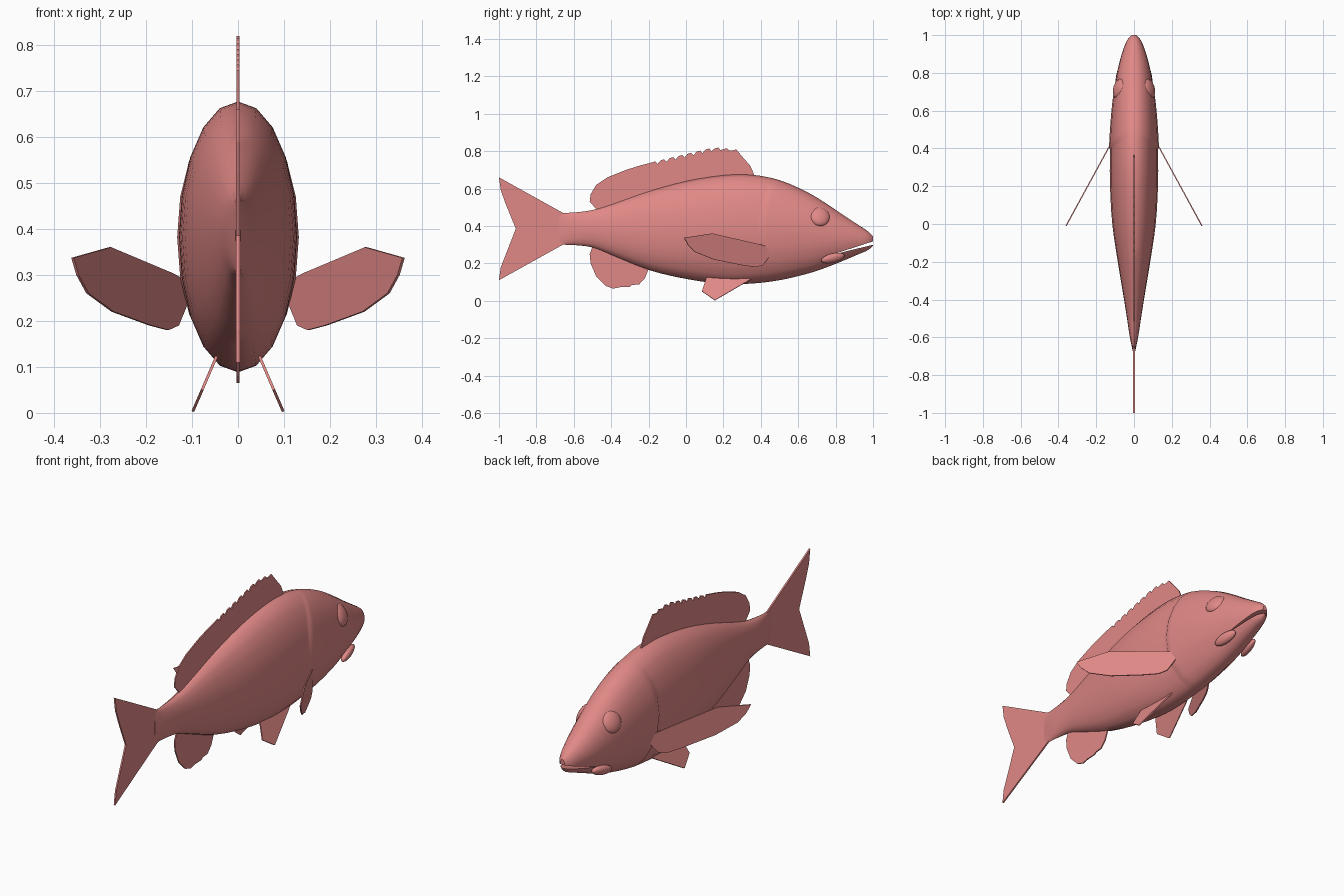
import bpy, bmesh, math
from mathutils import Vector

cube = bpy.data.objects.get("Cube")
if cube:
    bpy.data.objects.remove(cube, do_unlink=True)

pink = bpy.data.materials.new("salmon pink")
pink.use_nodes = True
COLOUR = (0.75, 0.25, 0.24, 1)
pink.diffuse_color = COLOUR
pink.node_tree.nodes["Principled BSDF"].inputs["Base Color"].default_value = COLOUR


def make_object(name, bm):
    bmesh.ops.recalc_face_normals(bm, faces=bm.faces)
    mesh = bpy.data.meshes.new(name)
    bm.to_mesh(mesh)
    bm.free()
    mesh.materials.append(pink)
    obj = bpy.data.objects.new(name, mesh)
    bpy.context.collection.objects.link(obj)
    return obj


def smooth(obj, degrees):
    bpy.ops.object.select_all(action='DESELECT')
    obj.select_set(True)
    bpy.context.view_layer.objects.active = obj
    bpy.ops.object.shade_smooth_by_angle(angle=math.radians(degrees))


def mirror(obj):
    obj.modifiers.new("mirror", 'MIRROR')


# Body stations from tail to snout: y, belly z, back z, half width
STATIONS = [Vector(s) for s in (
    (-.68, .30, .47, .005), (-.6, .298, .472, .022), (-.5, .285, .485, .037),
    (-.4, .245, .515, .053), (-.2, .165, .585, .086), (0, .117, .64, .115),
    (.2, .09, .672, .127), (.35, .092, .674, .128), (.5, .11, .645, .124),
    (.65, .145, .58, .113), (.75, .178, .52, .099), (.85, .218, .452, .079),
    (.93, .252, .40, .055), (.975, .272, .37, .035), (1, .295, .345, .012))]


def station(y):
    """Smooth interpolation of the station table."""
    y = min(max(y, STATIONS[0][0]), STATIONS[-1][0])
    last = len(STATIONS) - 1
    i = next(k for k in range(last) if y <= STATIONS[k + 1][0])
    p, q = STATIONS[i], STATIONS[i + 1]
    before, after = STATIONS[max(i - 1, 0)], STATIONS[min(i + 2, last)]
    span = q[0] - p[0]
    t = (y - p[0]) / span
    m0 = (q - before) * (span / (q[0] - before[0]))
    m1 = (after - p) * (span / (after[0] - p[0]))
    return (p * (2*t**3 - 3*t**2 + 1) + m0 * (t**3 - 2*t**2 + t)
            + q * (3*t**2 - 2*t**3) + m1 * (t**3 - t**2))


# Body loft, with the gill cover edge as a small curved step
GILL, SIDES = .47, 20
levels = [GILL - .004, GILL + .004]
for a, b in zip(STATIONS, STATIONS[1:]):
    levels += [a[0] + (b[0] - a[0]) * k / 3 for k in range(3)]
levels = sorted(levels + [STATIONS[-1][0]])

bm = bmesh.new()
rings = []
for level in levels:
    ring = []
    for k in range(SIDES):
        angle = math.tau * k / SIDES
        bow = .07 * math.sin(angle)**2 * math.exp(-((level - GILL) / .15)**2)
        y = level - bow
        _, low, high, half = station(y)
        if level > GILL:
            half *= 1 + .04 * max(0, 1 - (level - GILL) / .25)
        z = (low + high) / 2 + (high - low) / 2 * math.cos(angle)
        ring.append(bm.verts.new((half * math.sin(angle), y, z)))
    rings.append(ring)
for r, s in zip(rings, rings[1:]):
    for k in range(SIDES):
        n = (k + 1) % SIDES
        bm.faces.new((r[k], r[n], s[n], s[k]))
bm.faces.new(rings[0])
bm.faces.new(rings[-1])
body = make_object("body", bm)

# Mouth slit cut through the snout
bm = bmesh.new()
wedge = [bm.verts.new((-.2, y, z)) for y, z in ((.77, .243), (1.05, .312), (1.05, .334))]
face = bm.faces.new(wedge)
pulled = bmesh.ops.extrude_face_region(bm, geom=[face])["geom"]
bmesh.ops.translate(bm, vec=(.4, 0, 0),
                    verts=[v for v in pulled if isinstance(v, bmesh.types.BMVert)])
cutter = make_object("mouth_cutter", bm)
cutter.hide_render = True
cut = body.modifiers.new("mouth", 'BOOLEAN')
cut.operation, cut.object, cut.solver = 'DIFFERENCE', cutter, 'EXACT'
bpy.context.view_layer.objects.active = body
bpy.ops.object.modifier_apply(modifier=cut.name)
bpy.data.objects.remove(cutter, do_unlink=True)
smooth(body, 40)


# Eyes and jaw corners: flattened balls sunk into the head
def ball(name, location, size, rotation):
    bpy.ops.mesh.primitive_uv_sphere_add(segments=24, ring_count=12, radius=1)
    obj = bpy.context.object
    obj.name = name
    for v in obj.data.vertices:
        v.co = Vector(c * s for c, s in zip(v.co, size))
    obj.data.transform(obj.matrix_world)
    from_euler = bpy.data.objects[obj.name]
    from_euler.rotation_euler = rotation
    from_euler.location = location
    bpy.ops.object.transform_apply(location=True, rotation=True, scale=True)
    obj.data.materials.append(pink)
    smooth(obj, 60)
    mirror(obj)


ball("eye", (.077, .715, .45), (.026, .055, .055), (0, -.45, .25))
ball("jaw_corner", (.073, .785, .228), (.02, .065, .026), (.25, .45, .3))


# Fins: flat plates from a side outline; x is a function of y and z
def fin(name, outline, x_at=lambda y, z: 0, paired=False, thickness=.006):
    bm = bmesh.new()
    bm.faces.new([bm.verts.new((x_at(y, z), y, z)) for y, z in outline])
    obj = make_object(name, bm)
    solid = obj.modifiers.new("thickness", 'SOLIDIFY')
    solid.thickness, solid.offset = thickness, 0
    if paired:
        mirror(obj)


# Dorsal fin with a row of spines along its front half
SPINES = 10
spines = []
for k in range(SPINES):
    y = .28 - .048 * k
    z = .818 - .75 * (y - .16)**2 if y > .16 else .818 - .24 * (.16 - y)
    spines += [(y, z - .012), (y - .012, z + .002), (y - .032, z - .004)]
fin("dorsal_fin", [(.36, .6), (.37, .66), (.345, .72), (.31, .76)] + spines + [
    (-.24, .725), (-.32, .70), (-.42, .66), (-.48, .62), (-.51, .57),
    (-.515, .53), (-.48, .49), (-.46, .45), (-.2, .5), (.1, .6)])

fin("anal_fin", [(-.48, .34), (-.515, .25), (-.51, .2), (-.48, .13), (-.43, .08),
                 (-.39, .065), (-.35, .073), (-.3, .075), (-.29, .084), (-.25, .088),
                 (-.23, .11), (-.22, .12), (-.2, .17), (-.2, .25)])

fin("tail_fin", [(-.64, .46), (-1, .66), (-.99, .59), (-.965, .52), (-.91, .385),
                 (-.955, .27), (-.99, .18), (-1, .11), (-.64, .31)], thickness=.008)

fin("pectoral_fin", [(.47, .28), (.38, .305), (.14, .36), (-.01, .337), (.01, .30),
                     (.05, .26), (.15, .22), (.3, .19), (.37, .18), (.41, .19),
                     (.44, .23)],
    lambda y, z: .12 + (.43 - y) * .545, True)

fin("pelvic_fin", [(.36, .125), (.33, .105), (.155, .003), (.085, .05), (.11, .125),
                   (.2, .16)],
    lambda y, z: .05 + (.115 - z) * .43, True)
